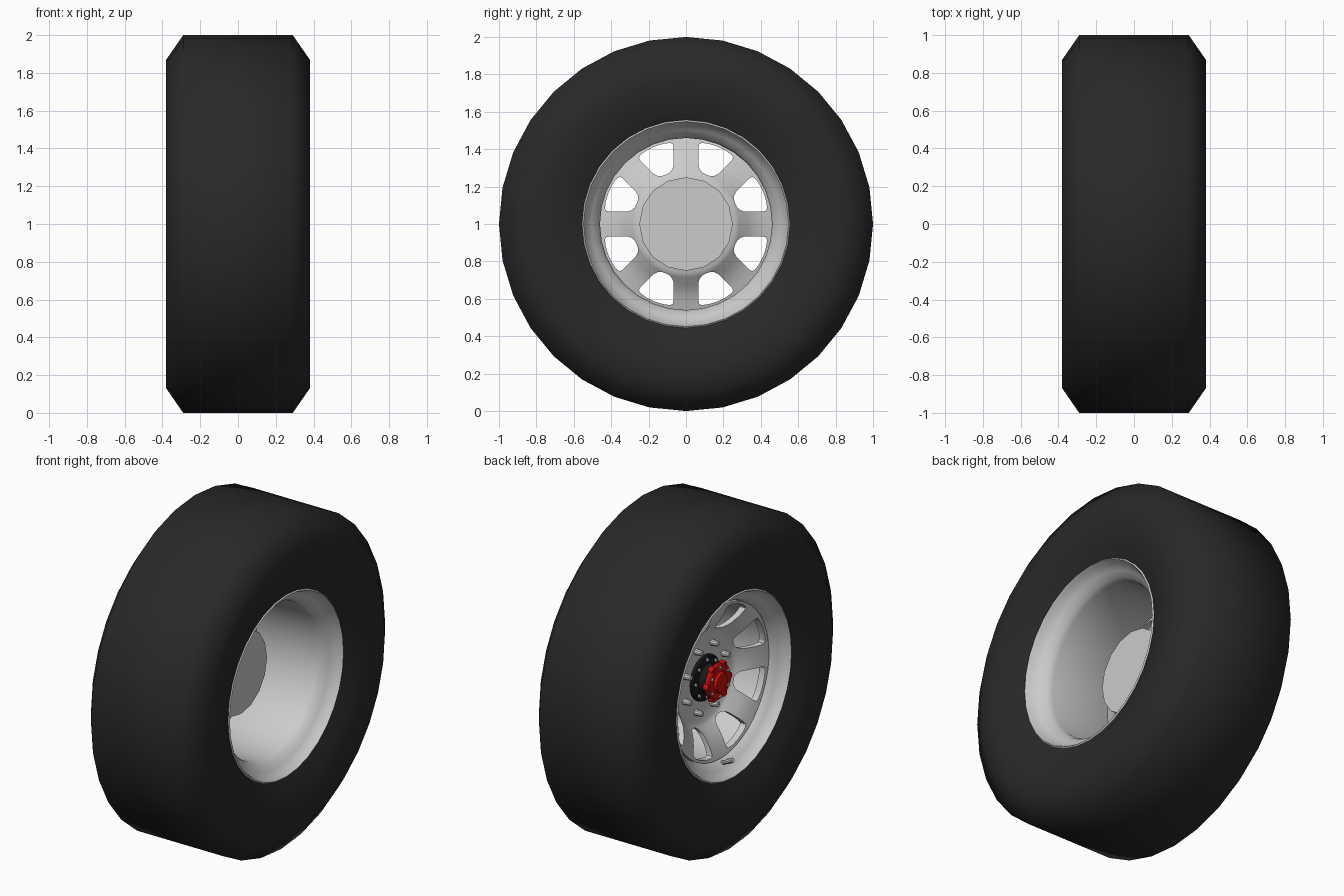
import bpy, bmesh
from math import sin, cos, pi, radians
from mathutils import Vector

if "Cube" in bpy.data.objects:
    bpy.data.objects.remove(bpy.data.objects["Cube"])

C = Vector((0, 0, 1))  # wheel centre, axle along x


def material(name, rgb):
    m = bpy.data.materials.new(name)
    m.diffuse_color = (*rgb, 1)
    m.use_nodes = True
    m.node_tree.nodes["Principled BSDF"].inputs["Base Color"].default_value = m.diffuse_color
    return m


RUBBER = material("rubber", (0.022, 0.022, 0.022))
BLACK = material("black", (0.01, 0.01, 0.01))
RED = material("red", (0.6, 0.005, 0.005))


def finish(name, bm, mat=None, angle=35):
    bmesh.ops.remove_doubles(bm, verts=bm.verts, dist=1e-5)
    bmesh.ops.recalc_face_normals(bm, faces=bm.faces)
    me = bpy.data.meshes.new(name)
    bm.to_mesh(me)
    bm.free()
    ob = bpy.data.objects.new(name, me)
    bpy.context.collection.objects.link(ob)
    if mat:
        me.materials.append(mat)
    me.shade_smooth()
    me.set_sharp_from_angle(angle=radians(angle))
    return ob


def polar(x, r, a):
    return C + Vector((x, r * sin(a), r * cos(a)))


def lathe(name, profile, segs=32, mat=None, angle=35, closed=False):
    """Revolve (x, radius) points about the axle."""
    bm = bmesh.new()
    rings = [[bm.verts.new(polar(x, r, 2 * pi * i / segs)) for i in range(segs)]
             for x, r in profile]
    pairs = list(zip(rings, rings[1:])) + ([(rings[-1], rings[0])] if closed else [])
    for a, b in pairs:
        for i in range(segs):
            j = (i + 1) % segs
            bm.faces.new((a[i], a[j], b[j], b[i]))
    return finish(name, bm, mat, angle)


def rod(bm, p, q, r1, r2, segs=10):
    """Capped cone between two points."""
    d = q - p
    mat = d.to_track_quat('Z', 'Y').to_matrix().to_4x4()
    mat.translation = (p + q) / 2
    bmesh.ops.create_cone(bm, cap_ends=True, segments=segs, radius1=r1,
                          radius2=r2, depth=d.length, matrix=mat)


def bolt_ring(name, count, ring, x0, x1, r1, r2, mat=None, offset=0.0, segs=8):
    bm = bmesh.new()
    for i in range(count):
        a = 2 * pi * i / count + offset
        rod(bm, polar(x0, ring, a), polar(x1, ring, a), r1, r2, segs)
    return finish(name, bm, mat)


# tyre: flat tread, chamfered shoulders, sidewalls falling back to the bead
half = [(0.29, 1.0), (0.38, 0.87), (0.381, 0.76), (0.362, 0.65), (0.32, 0.552)]
lathe("tyre", [(-x, r) for x, r in reversed(half)] + half, 32, RUBBER, 70)

# rim barrel with a flare on both sides
flare = [(0.20, 0.46), (0.235, 0.472), (0.265, 0.505), (0.29, 0.53),
         (0.315, 0.54), (0.328, 0.548), (0.32, 0.558)]
lathe("rim_barrel", [(-x, r) for x, r in reversed(flare)] + flare, 32, None, 50)

# dished spoke plate, cut by eight rounded windows
dish = lathe("spokes", [(-0.12, 0.12), (-0.12, 0.262), (-0.135, 0.285), (-0.175, 0.33),
                        (-0.205, 0.38), (-0.225, 0.43), (-0.235, 0.462),
                        (-0.195, 0.462), (-0.185, 0.43), (-0.17, 0.38), (-0.14, 0.33),
                        (-0.10, 0.285), (-0.085, 0.262), (-0.085, 0.12)],
             64, None, 35, True)
# half outline of one window: (sideways, radius)
edge = [(0.0, 0.447), (0.05, 0.443), (0.088, 0.433), (0.098, 0.422), (0.095, 0.405),
        (0.075, 0.355), (0.056, 0.312), (0.042, 0.296), (0.022, 0.287), (0.0, 0.285)]
outline = edge + [(-s, r) for s, r in reversed(edge[1:-1])]
bm = bmesh.new()
for k in range(8):
    a = pi / 8 + k * pi / 4
    ends = [[bm.verts.new(C + Vector((x, r * sin(a) + s * cos(a), r * cos(a) - s * sin(a))))
             for s, r in outline] for x in (-0.4, 0.2)]
    n = len(outline)
    bm.faces.new(ends[0])
    bm.faces.new(ends[1])
    for i in range(n):
        j = (i + 1) % n
        bm.faces.new((ends[0][i], ends[0][j], ends[1][j], ends[1][i]))
cutter = finish("window_cutter", bm)
cutter.hide_render = True
mod = dish.modifiers.new("windows", 'BOOLEAN')
mod.operation = 'DIFFERENCE'
mod.solver = 'EXACT'
mod.object = cutter
bpy.context.view_layer.objects.active = dish
bpy.ops.object.modifier_apply(modifier=mod.name)
bpy.data.objects.remove(cutter)
dish.data.shade_smooth()
dish.data.set_sharp_from_angle(angle=radians(35))

# hub drum closing the inner side
lathe("hub_drum", [(0.02, 0), (0.02, 0.25), (-0.09, 0.25), (-0.09, 0)], 16)

# lug nuts
bolt_ring("lug_nuts", 8, 0.2, -0.11, -0.165, 0.02, 0.015, None, pi / 8, 10)

# black locking hub: flange and barrel
lathe("hub_flange", [(-0.11, 0), (-0.11, 0.136), (-0.135, 0.136), (-0.142, 0.128),
                     (-0.142, 0.085), (-0.20, 0.08), (-0.20, 0)], 24, BLACK)
bolt_ring("flange_bolts", 8, 0.112, -0.14, -0.152, 0.011, 0.009)

# red dial with grip knobs and small screws
lathe("hub_dial", [(-0.195, 0), (-0.195, 0.1), (-0.202, 0.107), (-0.222, 0.107),
                   (-0.23, 0.1), (-0.23, 0.062), (-0.245, 0.055), (-0.248, 0)], 24, RED)
bolt_ring("dial_grips", 6, 0.1, -0.197, -0.228, 0.021, 0.02, RED, pi / 6, 12)
bolt_ring("dial_screws", 6, 0.088, -0.228, -0.238, 0.01, 0.008)

# valve stem at the bottom of the outer rim
bm = bmesh.new()
rod(bm, C + Vector((-0.24, 0, -0.49)), C + Vector((-0.29, 0, -0.465)), 0.013, 0.011)
rod(bm, C + Vector((-0.28, 0, -0.47)), C + Vector((-0.315, 0, -0.452)), 0.016, 0.014)
finish("valve_stem", bm)
